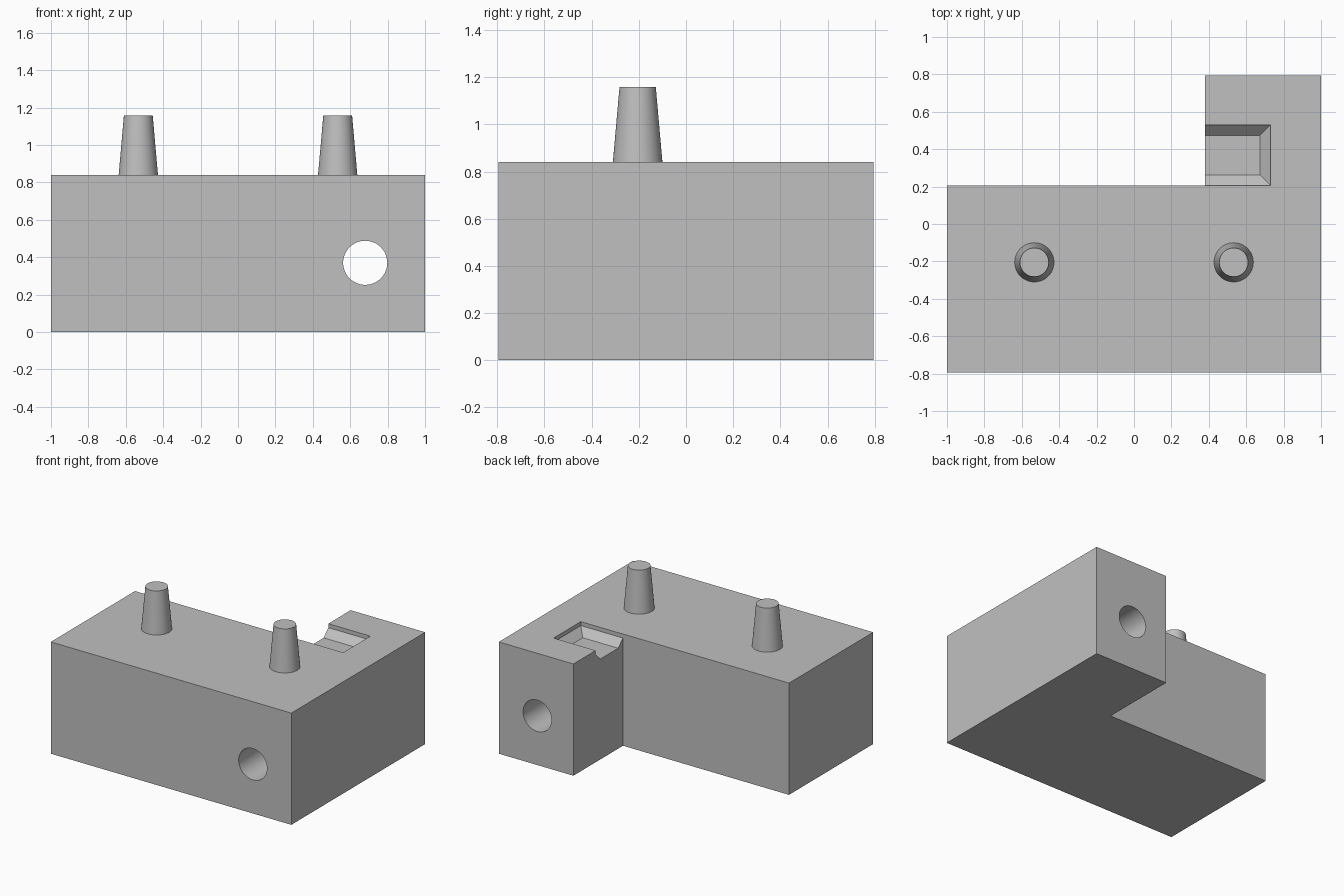
import bpy, bmesh, math

cube = bpy.data.objects.get("Cube")
if cube:
    bpy.data.objects.remove(cube, do_unlink=True)

# One plain grey for everything
grey = bpy.data.materials.new("plain grey")
grey.use_nodes = True
colour = (0.53, 0.53, 0.53, 1)
grey.diffuse_color = colour
grey.node_tree.nodes["Principled BSDF"].inputs["Base Color"].default_value = colour

FRONT, STEP, BACK, TOP = -0.795, 0.205, 0.795, 0.84


def loft(name, rings):
    """Closed solid skinned through matching rings, listed bottom to top."""
    bm = bmesh.new()
    loops = [[bm.verts.new(p) for p in ring] for ring in rings]
    bm.faces.new(loops[0])
    bm.faces.new(loops[-1])
    n = len(loops[0])
    for low, high in zip(loops, loops[1:]):
        for i in range(n):
            j = (i + 1) % n
            bm.faces.new((low[i], low[j], high[j], high[i]))
    bmesh.ops.recalc_face_normals(bm, faces=bm.faces)
    mesh = bpy.data.meshes.new(name)
    bm.to_mesh(mesh)
    bm.free()
    mesh.materials.append(grey)
    obj = bpy.data.objects.new(name, mesh)
    bpy.context.collection.objects.link(obj)
    return obj


def circle(x, y, z, r, axis="z", n=48):
    ring = []
    for i in range(n):
        a = 2 * math.pi * i / n
        u, v = r * math.cos(a), r * math.sin(a)
        ring.append((x + u, y + v, z) if axis == "z" else (x + u, y, z + v))
    return ring


def select_only(obj):
    bpy.ops.object.select_all(action="DESELECT")
    obj.select_set(True)
    bpy.context.view_layer.objects.active = obj


def cut(obj, cutter):
    cutter.hide_render = True
    mod = obj.modifiers.new("cut", "BOOLEAN")
    mod.operation, mod.solver, mod.object = "DIFFERENCE", "EXACT", cutter
    select_only(obj)
    bpy.ops.object.modifier_apply(modifier=mod.name)
    bpy.data.objects.remove(cutter, do_unlink=True)


# L-shaped block
outline = [(-1, FRONT), (1, FRONT), (1, BACK), (0.38, BACK), (0.38, STEP), (-1, STEP)]
block = loft("block", [[(x, y, z) for x, y in outline] for z in (0, TOP)])

# Through hole from front to back
cut(block, loft("hole_cutter", [circle(0.68, y, 0.37, 0.118, "y") for y in (-1, 1)]))


# Open-ended pocket with short upright walls and a sloped lower rim
def pocket_ring(inset, z):
    x, y0, y1 = 0.73 - inset, 0.207 + inset, 0.53 - inset
    return [(0.3, y0, z), (x, y0, z), (x, y1, z), (0.3, y1, z)]


cut(block, loft("pocket_cutter", [pocket_ring(0.056, TOP - 0.085),
                                  pocket_ring(0, TOP - 0.03),
                                  pocket_ring(0, TOP + 0.1)]))

# Tapered pegs
pegs = [loft(name, [circle(x, -0.205, TOP, 0.105), circle(x, -0.205, 1.158, 0.077)])
        for name, x in (("right_peg", -0.533), ("left_peg", 0.533))]

for obj in [block] + pegs:
    select_only(obj)
    bpy.ops.object.shade_smooth_by_angle(angle=math.radians(30))
